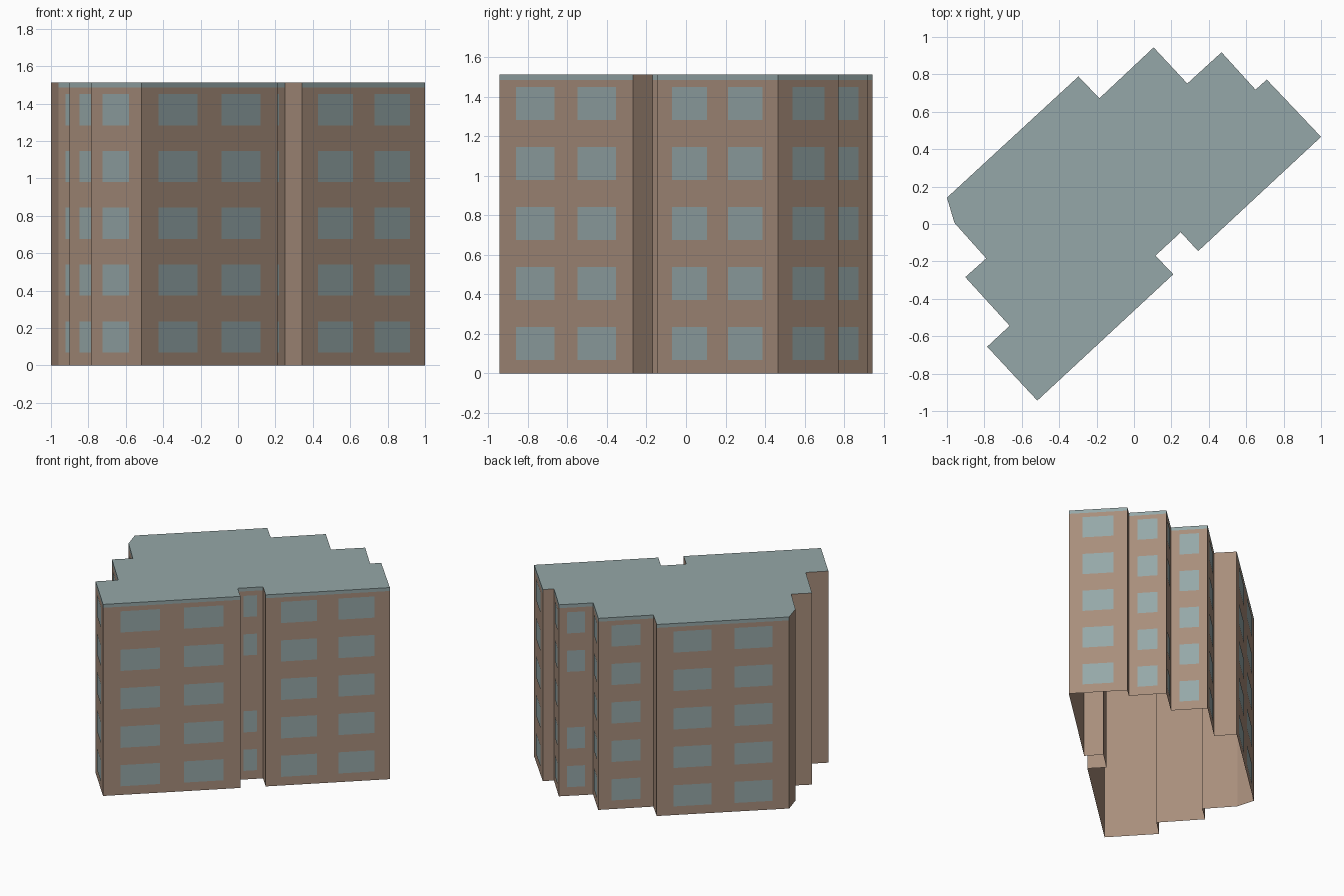
import bpy
import bmesh
from mathutils import Vector

if "Cube" in bpy.data.objects:
    bpy.data.objects.remove(bpy.data.objects["Cube"], do_unlink=True)

HEIGHT, TRIM_Z = 1.512, 1.485
SILL, STOREY, WINDOW_H, STOREYS = 0.069, 0.3035, 0.167, 5
PROUD = 0.002
ONE = [(0.235, 0.765)]
TWO = [(0.125, 0.413), (0.588, 0.875)]
ALL_ROWS = range(STOREYS)
NO_MIDDLE = (0, 1, 3, 4)

# Each entry: corner, window columns along the wall to the next corner, storeys with windows
PLAN = [
    ((-0.517, -0.944), TWO, ALL_ROWS),
    ((0.21, -0.269), [], ()),
    ((0.115, -0.169), ONE, NO_MIDDLE),
    ((0.25, -0.044), [], ()),
    ((0.343, -0.145), TWO, ALL_ROWS),
    ((1.0, 0.466), ONE, ALL_ROWS),
    ((0.71, 0.772), [], ()),
    ((0.65, 0.718), ONE, ALL_ROWS),
    ((0.468, 0.918), ONE, NO_MIDDLE),
    ((0.285, 0.751), ONE, ALL_ROWS),
    ((0.105, 0.944), ONE, ALL_ROWS),
    ((-0.185, 0.672), [], ()),
    ((-0.297, 0.789), TWO, ALL_ROWS),
    ((-1.0, 0.141), [], ()),
    ((-0.96, 0.006), ONE, ALL_ROWS),
    ((-0.79, -0.184), [], ()),
    ((-0.902, -0.284), ONE, ALL_ROWS),
    ((-0.665, -0.544), [], ()),
    ((-0.785, -0.656), ONE, ALL_ROWS),
]


def material(name, rgb):
    mat = bpy.data.materials.new(name)
    mat.use_nodes = True
    mat.diffuse_color = (*rgb, 1)
    bsdf = mat.node_tree.nodes["Principled BSDF"]
    bsdf.inputs["Base Color"].default_value = (*rgb, 1)
    bsdf.inputs["Roughness"].default_value = 0.9
    return mat


def make_object(name, faces, mat):
    bm = bmesh.new()
    for face in faces:
        bm.faces.new([bm.verts.new(p) for p in face])
    bmesh.ops.remove_doubles(bm, verts=bm.verts, dist=1e-5)
    mesh = bpy.data.meshes.new(name)
    bm.to_mesh(mesh)
    bm.free()
    mesh.materials.append(mat)
    obj = bpy.data.objects.new(name, mesh)
    bpy.context.collection.objects.link(obj)


def panel(a, b, t0, t1, z0, z1, offset=0):
    """Upright rectangle on the wall from a to b, moved outward by offset."""
    along = (b - a).normalized()
    out = Vector((along.y, -along.x)) * offset
    p, q = a.lerp(b, t0) + out, a.lerp(b, t1) + out
    return [(p.x, p.y, z0), (q.x, q.y, z0), (q.x, q.y, z1), (p.x, p.y, z1)]


brick = material("warm brown brick", (0.39, 0.27, 0.20))
slate = material("blue grey", (0.302, 0.39, 0.392))

walls, windows, trim = [], [], []
corners = [Vector(entry[0]) for entry in PLAN]

for i, (_, columns, rows) in enumerate(PLAN):
    a, b = corners[i], corners[(i + 1) % len(corners)]
    # Blank returns are brick up to the roof edge, windowed walls carry a trim
    top = TRIM_Z if columns else HEIGHT
    walls.append(panel(a, b, 0, 1, 0, top))
    if columns:
        trim.append(panel(a, b, 0, 1, TRIM_Z, HEIGHT))
    # Window panes lie just proud of the brick
    for t0, t1 in columns:
        for row in rows:
            sill = SILL + row * STOREY
            windows.append(panel(a, b, t0, t1, sill, sill + WINDOW_H, PROUD))

# The shell is open underneath
make_object("walls", walls, brick)
make_object("windows", windows, slate)
make_object("roof_trim", trim, slate)
make_object("roof", [[(c.x, c.y, HEIGHT) for c in corners]], slate)
